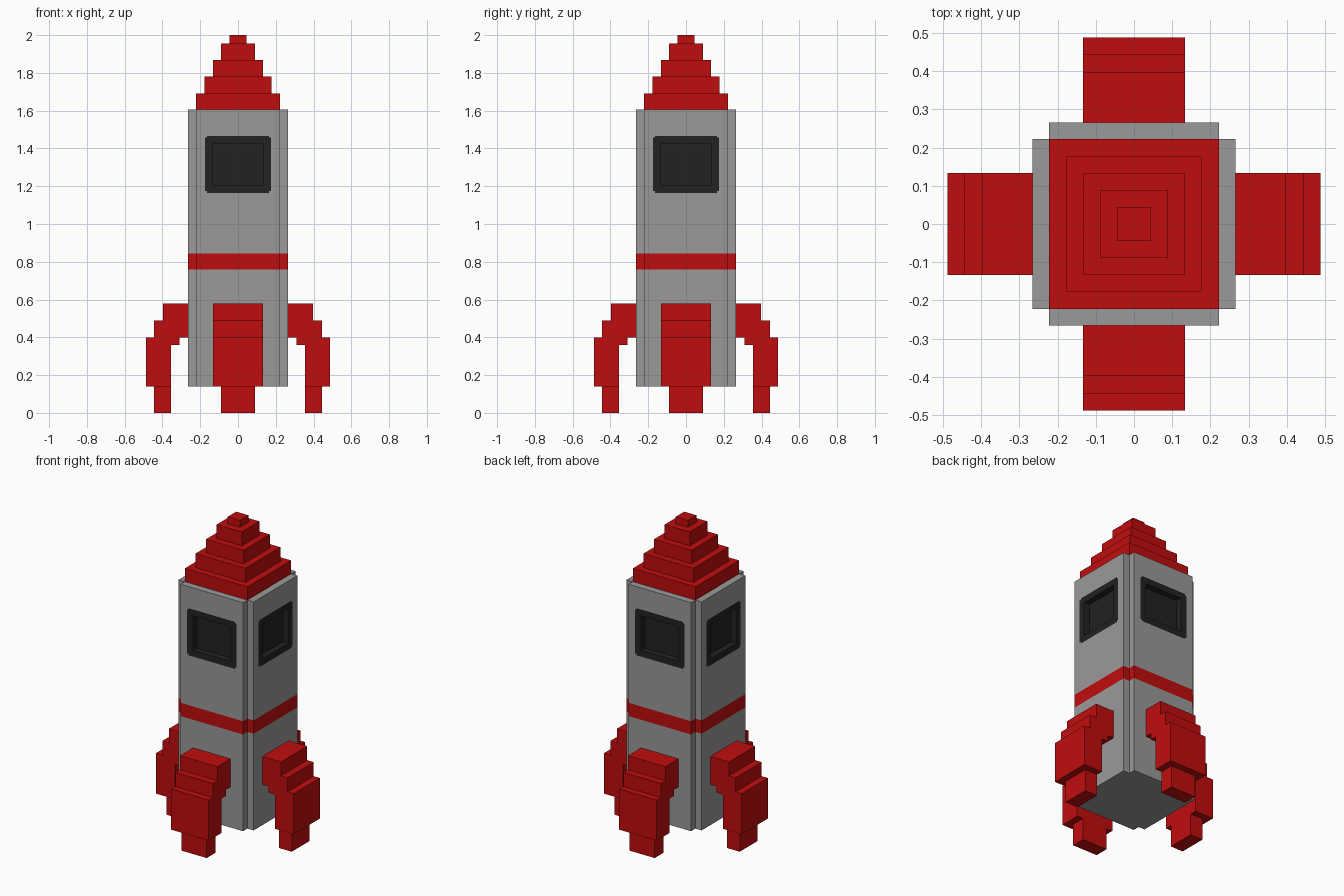
import bpy, bmesh, math
from mathutils import Matrix, Vector

cube = bpy.data.objects.get("Cube")
if cube:
    bpy.data.objects.remove(cube, do_unlink=True)


def material(name, rgb):
    m = bpy.data.materials.new(name)
    m.use_nodes = True
    m.diffuse_color = (*rgb, 1)
    m.node_tree.nodes["Principled BSDF"].inputs["Base Color"].default_value = (*rgb, 1)
    return m


GREY = material("hull grey", (0.32, 0.32, 0.32))
RED = material("rocket red", (0.53, 0.004, 0.004))
DARK = material("window black", (0.016, 0.016, 0.016))


def finish(name, bm, *mats):
    bmesh.ops.recalc_face_normals(bm, faces=bm.faces)
    mesh = bpy.data.meshes.new(name)
    bm.to_mesh(mesh)
    bm.free()
    for m in mats:
        mesh.materials.append(m)
    ob = bpy.data.objects.new(name, mesh)
    bpy.context.collection.objects.link(ob)
    return ob


def prism(bm, points, direction):
    """Extrude a closed outline along a direction."""
    a = [bm.verts.new(p) for p in points]
    b = [bm.verts.new(Vector(p) + Vector(direction)) for p in points]
    bm.faces.new(a)
    bm.faces.new(b[::-1])
    for i in range(len(a)):
        j = (i + 1) % len(a)
        bm.faces.new((a[i], b[i], b[j], a[j]))


def box(bm, x0, x1, y0, y1, z0, z1):
    prism(bm, [(x0, y0, z0), (x1, y0, z0), (x1, y1, z0), (x0, y1, z0)], (0, 0, z1 - z0))


# Hull: square tube with notched corners
OUT, IN = 0.266, 0.222
Z0, Z1 = 0.14, 1.605
outline = []
for k in range(4):
    turn = Matrix.Rotation(k * math.pi / 2, 3, 'Z')
    outline += [turn @ Vector(p) for p in ((OUT, -IN, Z0), (OUT, IN, Z0), (IN, IN, Z0))]
bm = bmesh.new()
prism(bm, outline, (0, 0, Z1 - Z0))
bmesh.ops.recalc_face_normals(bm, faces=bm.faces)

# Cut lines for the stripe, window frames and openings
WZ = 1.316
half_w, half_h = (0.174, 0.164, 0.133), (0.151, 0.141, 0.111)
cuts = [((0, 0, z), (0, 0, 1)) for z in (0.76, 0.845)]
for s in (-1, 1):
    cuts += [((0, 0, WZ + s * h), (0, 0, 1)) for h in half_h]
    cuts += [((s * w, 0, 0), (1, 0, 0)) for w in half_w]
    cuts += [((0, s * w, 0), (0, 1, 0)) for w in half_w]
for co, no in cuts:
    bmesh.ops.bisect_plane(bm, geom=bm.verts[:] + bm.edges[:] + bm.faces[:],
                           plane_co=co, plane_no=no, dist=1e-5)

# Colour the stripe and windows, collect the recessed panes
bm.normal_update()
panes = []
for f in bm.faces:
    if abs(f.normal.z) > 0.5:
        continue
    c = f.calc_center_median()
    if 0.76 < c.z < 0.845:
        f.material_index = 1
    if max(abs(c.x), abs(c.y)) > OUT - 0.001:
        u, h = min(abs(c.x), abs(c.y)), abs(c.z - WZ)
        corner = u > half_w[1] and h > half_h[1]
        if u < half_w[0] and h < half_h[0] and not corner:
            f.material_index = 2
        if u < half_w[2] and h < half_h[2]:
            panes.append(f)
rim = bmesh.ops.inset_region(bm, faces=panes, thickness=0, depth=-0.04,
                             use_boundary=True, use_even_offset=True)
for f in rim["faces"]:
    f.material_index = 2
finish("hull", bm, GREY, RED, DARK)

# Stepped nose cone
levels = (1.605, 1.69, 1.78, 1.867, 1.956, 2.0)
for i, r in enumerate((0.222, 0.177, 0.133, 0.089, 0.044)):
    bm = bmesh.new()
    box(bm, -r, r, -r, r, levels[i], levels[i + 1])
    finish(f"nose_step_{i + 1}", bm, RED)

# Four stepped fins with feet, profile in radius and height
profile = [(0.266, 0.40), (0.31, 0.40), (0.31, 0.36), (0.355, 0.36), (0.355, 0.14),
           (0.488, 0.14), (0.488, 0.40), (0.444, 0.40), (0.444, 0.49), (0.398, 0.49),
           (0.398, 0.58), (0.266, 0.58)]
for k, side in enumerate(("left", "back", "right", "front")):
    turn = Matrix.Rotation(k * math.pi / 2, 4, 'Z')
    bm = bmesh.new()
    prism(bm, [(r, -0.133, z) for r, z in profile], (0, 0.266, 0))
    bm.transform(turn)
    finish(f"{side}_fin", bm, RED)
    bm = bmesh.new()
    box(bm, 0.355, 0.444, -0.089, 0.089, 0, 0.14)
    bm.transform(turn)
    finish(f"{side}_foot", bm, RED)
